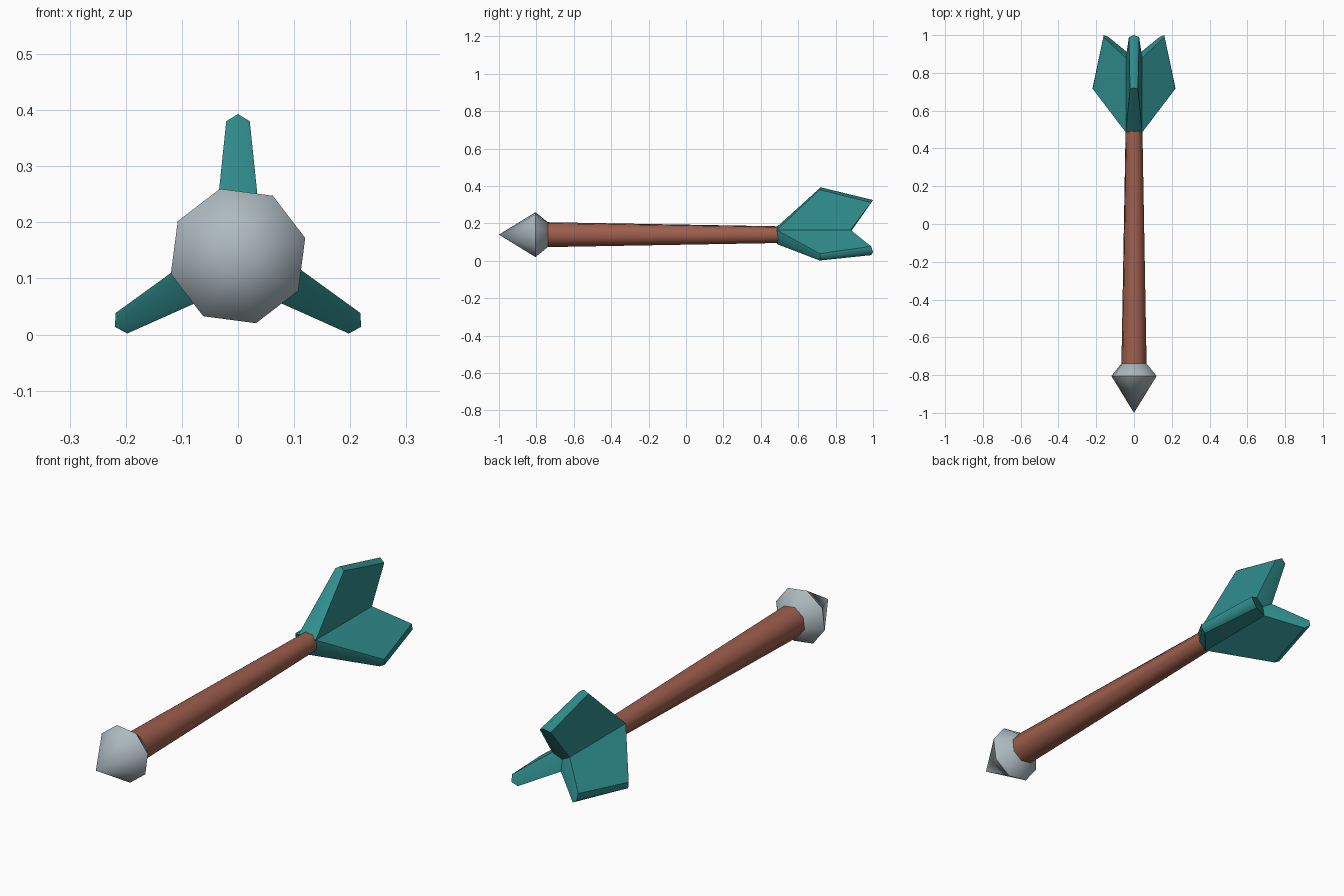
import bpy, bmesh, math
from mathutils import Vector

cube = bpy.data.objects.get("Cube")
if cube:
    bpy.data.objects.remove(cube)

AXIS_Z = 0.14
SIDES = 8
TWIST = math.radians(15)


def material(name, rgb):
    mat = bpy.data.materials.new(name)
    mat.use_nodes = True
    mat.diffuse_color = (*rgb, 1)
    for node in mat.node_tree.nodes:
        if node.type == 'BSDF_PRINCIPLED':
            node.inputs["Base Color"].default_value = (*rgb, 1)
    return mat


def polar(radius, angle, y):
    return Vector((radius * math.cos(angle), y, AXIS_Z + radius * math.sin(angle)))


def finish(bm, name, mat):
    bmesh.ops.recalc_face_normals(bm, faces=bm.faces)
    mesh = bpy.data.meshes.new(name)
    bm.to_mesh(mesh)
    bm.free()
    mesh.materials.append(mat)
    obj = bpy.data.objects.new(name, mesh)
    bpy.context.collection.objects.link(obj)
    return obj


def lathe(name, profile, mat):
    """Spin (y, radius) stations round the long axis; radius 0 makes a point."""
    bm = bmesh.new()
    rings = []
    for y, r in profile:
        count = SIDES if r else 1
        rings.append([bm.verts.new(polar(r, TWIST + i * math.tau / SIDES, y))
                      for i in range(count)])
    for a, b in zip(rings, rings[1:]):
        for i in range(SIDES):
            j = (i + 1) % SIDES
            if len(a) == 1:
                bm.faces.new((a[0], b[i], b[j]))
            else:
                bm.faces.new((a[i], a[j], b[j], b[i]))
    for ring in (rings[0], rings[-1]):
        if len(ring) > 1:
            bm.faces.new(ring)
    obj = finish(bm, name, mat)
    bpy.ops.object.select_all(action='DESELECT')
    obj.select_set(True)
    bpy.context.view_layer.objects.active = obj
    bpy.ops.object.shade_smooth_by_angle(angle=math.radians(60))
    return obj


def fletching(mat):
    """Three tapering fins that meet in shared valleys along the axis."""
    bm = bmesh.new()
    angles = [math.radians(90 + 120 * k) for k in range(3)]
    valley_f = [bm.verts.new(polar(0.05, a - math.pi / 3, 0.485)) for a in angles]
    valley_b = [bm.verts.new(polar(0.05, a - math.pi / 3, 0.88)) for a in angles]
    rear = bm.verts.new(polar(0, 0, 0.87))
    ridges, cap = [], []
    for k, a in enumerate(angles):
        out = Vector((math.cos(a), 0, math.sin(a)))
        side = Vector((math.sin(a), 0, -math.cos(a)))

        def vert(r, half, y):
            return bm.verts.new(out * r + side * half + Vector((0, y, AXIS_Z)))

        root = vert(0.045, 0, 0.49)
        tip_f, tip_b = vert(0.253, 0, 0.72), vert(0.185, 0, 1.0)
        cap += [valley_f[k], root]
        for s, v in ((1, k), (-1, (k + 1) % 3)):
            edge_f = vert(0.24, 0.021 * s, 0.715)
            edge_b = vert(0.172, 0.027 * s, 0.99)
            vf, vb = valley_f[v], valley_b[v]
            bm.faces.new((vf, root, tip_f, edge_f))         # leading edge
            bm.faces.new((vf, edge_f, edge_b, vb))          # broad side
            bm.faces.new((edge_f, tip_f, tip_b, edge_b))    # outer crown
            bm.faces.new((vb, edge_b, tip_b, rear))         # trailing edge
        ridges += [{tip_f, tip_b}, {root, tip_f}, {rear, tip_b}]
    bm.faces.new(cap)
    # Only the middle ridges of the fins are rounded
    for f in bm.faces:
        f.smooth = True
    for e in bm.edges:
        e.smooth = set(e.verts) in ridges
    return finish(bm, "tail_fins", mat)


steel = material("pale steel", (0.42, 0.49, 0.52))
wood = material("red brown wood", (0.34, 0.113, 0.073))
teal = material("teal fins", (0.03, 0.27, 0.27))

lathe("arrow_head", [(-1.0, 0), (-0.805, 0.124), (-0.738, 0.068)], steel)
lathe("shaft", [(-0.745, 0.069), (0.505, 0.046)], wood)
fletching(teal)
